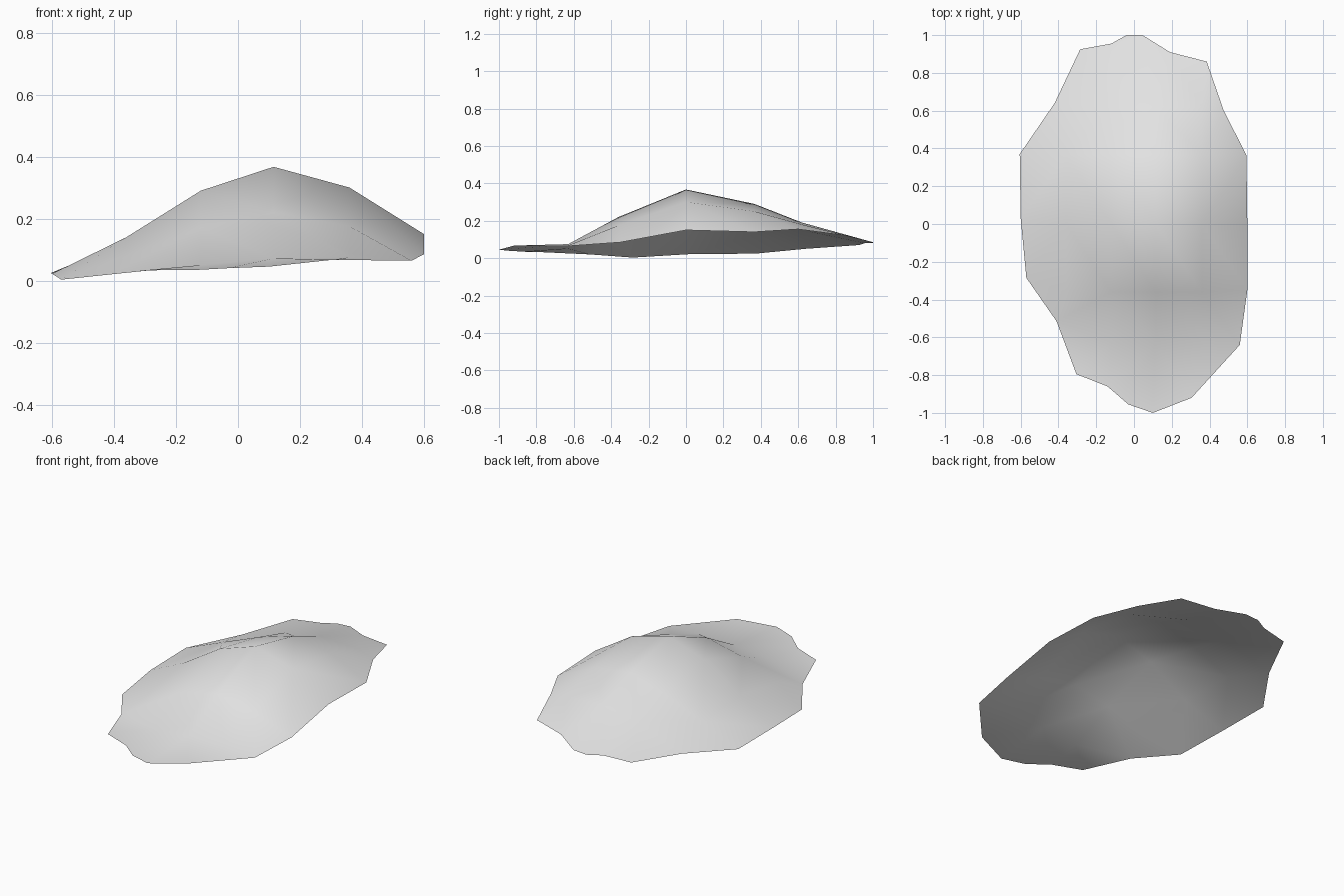
import bpy
import bmesh
from mathutils import Vector
from mathutils.geometry import delaunay_2d_cdt

default_cube = bpy.data.objects.get("Cube")
if default_cube:
    bpy.data.objects.remove(default_cube, do_unlink=True)


def make_material(name, colour):
    material = bpy.data.materials.new(name)
    material.use_nodes = True
    material.diffuse_color = colour
    shader = material.node_tree.nodes["Principled BSDF"]
    shader.inputs["Base Color"].default_value = colour
    return material


# Ragged outer rim of the mound, counter-clockwise from the front tip
rim = [
    (.10, -1, .045), (.305, -.92, .067), (.56, -.64, .064), (.6, -.35, .085),
    (.6, 0, .15), (.595, .365, .14), (.475, .6, .155), (.385, .86, .12),
    (.19, .91, .105), (.045, 1, .085), (-.04, 1, .08), (-.12, .955, .08),
    (-.285, .925, .07), (-.42, .64, .05), (-.605, .37, .024),
    (-.6, .03, .022), (-.57, -.285, .003), (-.41, -.515, .02),
    (-.305, -.795, .033), (-.14, -.86, .034), (-.03, -.955, .04),
]

# Heights of the inner surface: one row per depth, one column per width
columns = (-.36, -.12, .115, .36)
inner_rows = {
    -.63: (None, .05, .072, .075),
    -.36: (.08, .17, .22, .175),
    0: (.14, .29, .367, .3),
    .365: (.125, .22, .29, .25),
    .62: (None, .15, .19, .18),
}
inner = [
    (x, y, z)
    for y, heights in inner_rows.items()
    for x, z in zip(columns, heights)
    if z is not None
]


def build_sheet(name, outline, inside, material):
    """Triangulate the points in plan, then lift each to its height."""
    points = [Vector(p) for p in outline + inside]
    plan = [p.to_2d() for p in points]
    outline_face = list(range(len(outline)))
    flat_verts, _, faces, sources, _, _ = delaunay_2d_cdt(
        plan, [], [outline_face], 1, 1e-5)

    bm = bmesh.new()
    verts = []
    for flat, source in zip(flat_verts, sources):
        height = points[source[0]].z if source else 0
        verts.append(bm.verts.new((flat.x, flat.y, height)))
    for face in faces:
        bm.faces.new([verts[i] for i in face])

    # The sheet is open below, so all faces point up
    bm.normal_update()
    for face in bm.faces:
        if face.normal.z < 0:
            face.normal_flip()
        face.smooth = True

    mesh = bpy.data.meshes.new(name)
    bm.to_mesh(mesh)
    bm.free()
    mesh.materials.append(material)
    sheet = bpy.data.objects.new(name, mesh)
    bpy.context.collection.objects.link(sheet)
    return sheet


grey = make_material("light grey", (.8, .8, .8, 1))
build_sheet("ground_mound", rim, inner, grey)
